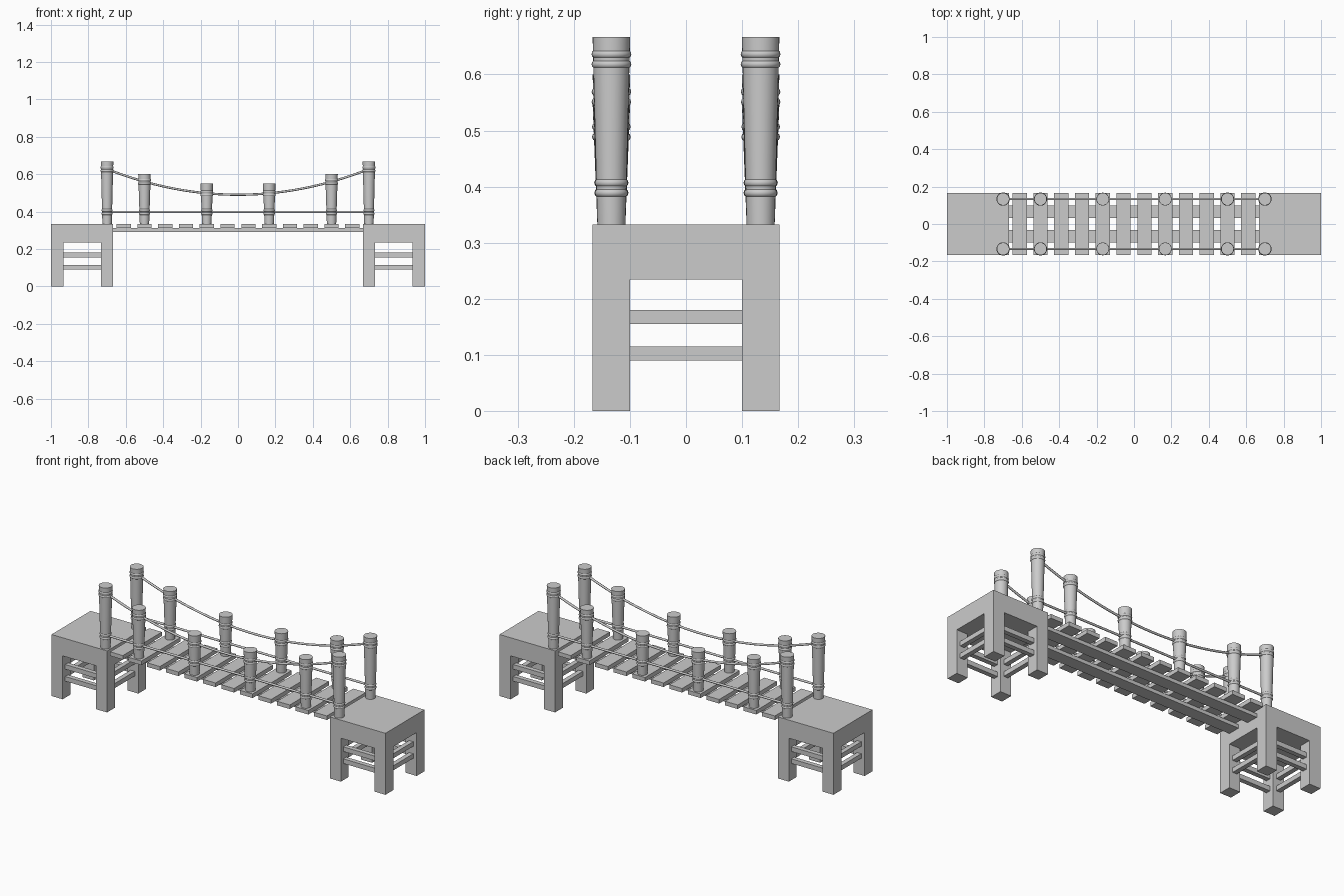
import bpy
import math

if "Cube" in bpy.data.objects:
    bpy.data.objects.remove(bpy.data.objects["Cube"], do_unlink=True)

GREY = (0.6, 0.6, 0.6, 1)
mat = bpy.data.materials.new("plain grey")
mat.use_nodes = True
mat.diffuse_color = GREY
mat.node_tree.nodes["Principled BSDF"].inputs["Base Color"].default_value = GREY

DECK = 0.333     # walking height
SIDE = 0.167     # half width
POST_Y = 0.133   # post and rope line
LOW_ROPE = 0.398


def finish(name, smooth=False):
    ob = bpy.context.object
    ob.name = name
    ob.data.materials.append(mat)
    if smooth:
        bpy.ops.object.shade_smooth_by_angle(angle=math.radians(40))
    return ob


def box(name, x, y, z):
    """Box from (min, max) ranges on each axis."""
    bpy.ops.mesh.primitive_cube_add(size=1, location=[sum(r) / 2 for r in (x, y, z)])
    ob = finish(name)
    ob.scale = [abs(r[1] - r[0]) for r in (x, y, z)]
    return ob


def ring(name, x, y, z, radius):
    bpy.ops.mesh.primitive_torus_add(location=(x, y, z), major_radius=radius,
                                     minor_radius=0.008, major_segments=32, minor_segments=10)
    finish(name, True)


def rope(name, points, radius):
    curve = bpy.data.curves.new(name, "CURVE")
    curve.dimensions = "3D"
    curve.bevel_depth = radius
    curve.bevel_resolution = 2
    spline = curve.splines.new("POLY")
    spline.points.add(len(points) - 1)
    for p, co in zip(spline.points, points):
        p.co = (*co, 1)
    curve.materials.append(mat)
    bpy.context.collection.objects.link(bpy.data.objects.new(name, curve))


def sag(x):
    return 0.49 + 0.28 * x * x


# End platforms: slab, four legs and two tiers of rails
for s, end in ((1, "left"), (-1, "right")):
    box(f"{end}_platform_top", (s * 0.667, s), (-SIDE, SIDE), (0.235, DECK))
    for a, b in ((0.667, 0.733), (0.933, 1.0)):
        for t in (-1, 1):
            box(f"{end}_platform_leg", (s * a, s * b), (t * 0.1, t * SIDE), (0, 0.235))
    for low in (0.09, 0.155):
        z = (low, low + 0.025)
        for t in (-1, 1):
            y = t * POST_Y
            box(f"{end}_long_rail", (s * 0.73, s * 0.937), (y - 0.0125, y + 0.0125), z)
        for x in (0.7, 0.967):
            box(f"{end}_cross_rail", (s * x - 0.0125, s * x + 0.0125), (-0.102, 0.102), z)

# Walkway: planks on two long beams
for i in range(12):
    x = -0.611 + i * 0.1111
    box("plank", (x - 0.038, x + 0.038), (-SIDE, SIDE), (0.311, DECK))
for t in (-1, 1):
    box("support_beam", (-0.667, 0.667), (t * 0.033, t * 0.1), (0.292, 0.311))

# Tapered posts with paired rope bindings, and the ropes between them
for t in (-1, 1):
    y = t * POST_Y
    for s in (-1, 1):
        for x, top in ((0.7, 0.667), (0.5, 0.6), (0.167, 0.55)):
            bpy.ops.mesh.primitive_cone_add(vertices=32, radius1=0.025, radius2=0.0335,
                                            depth=top - DECK, location=(s * x, y, (top + DECK) / 2))
            finish("post", True)
            for z in (LOW_ROPE, sag(x)):
                r = 0.025 + 0.0085 * (z - DECK) / (top - DECK)
                for dz in (-0.009, 0.009):
                    ring("post_binding", s * x, y, z + dz, r - 0.005)
    rope("hand_rope", [(0.7 * k / 20, y, sag(0.7 * k / 20)) for k in range(-20, 21)], 0.006)
    rope("lower_rope", [(-0.7, y, LOW_ROPE), (0.7, y, LOW_ROPE)], 0.006)
